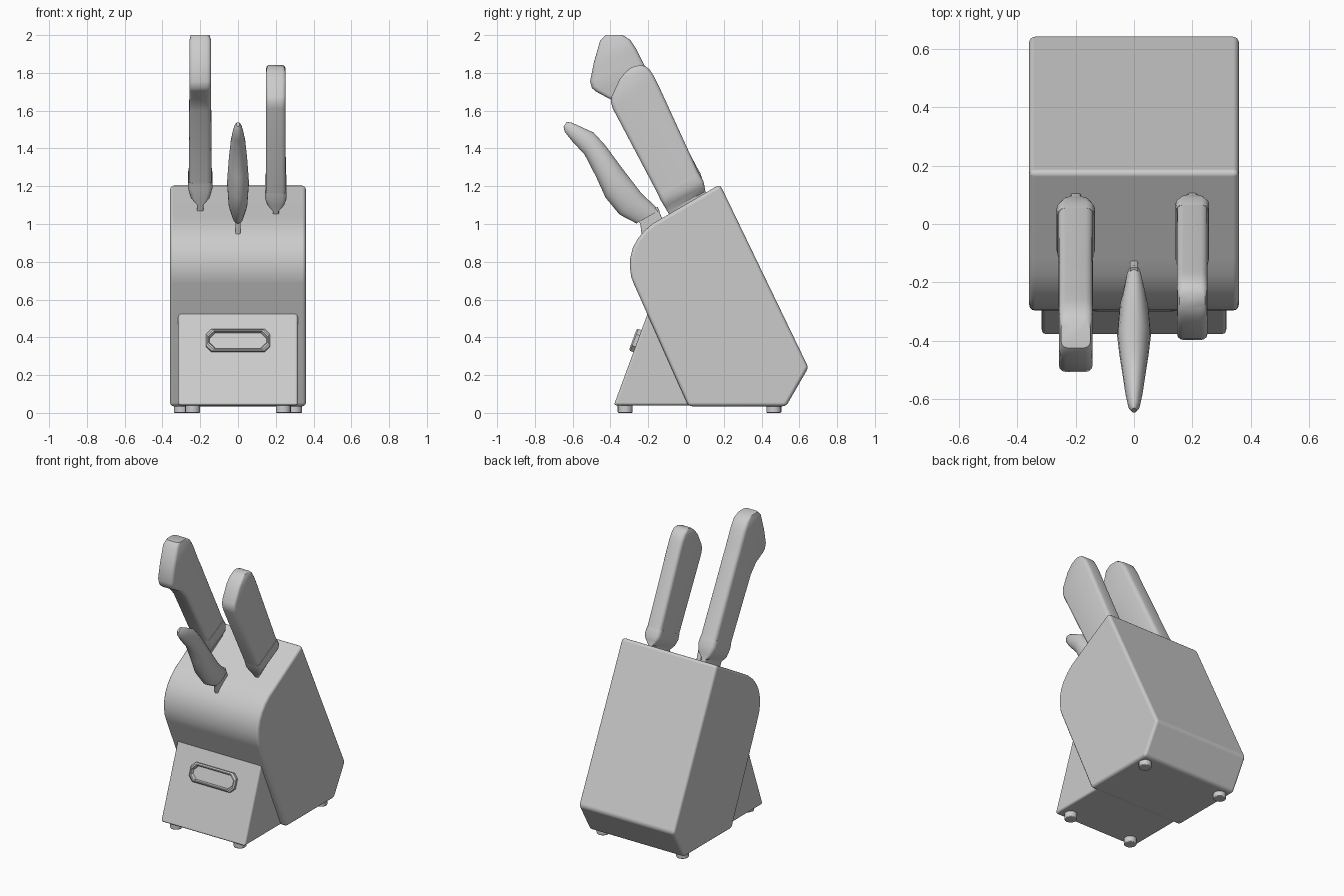
import bpy, bmesh, math
from mathutils import Vector

if "Cube" in bpy.data.objects:
    bpy.data.objects.remove(bpy.data.objects["Cube"])

grey = bpy.data.materials.new("plain grey")
grey.diffuse_color = (0.6, 0.6, 0.6, 1)
grey.use_nodes = True
grey.node_tree.nodes["Principled BSDF"].inputs["Base Color"].default_value = grey.diffuse_color


def finish(bm, name, bevel=0.0, segments=3, angle=35):
    bmesh.ops.recalc_face_normals(bm, faces=bm.faces)
    me = bpy.data.meshes.new(name)
    bm.to_mesh(me)
    bm.free()
    me.materials.append(grey)
    ob = bpy.data.objects.new(name, me)
    bpy.context.collection.objects.link(ob)
    bpy.context.view_layer.objects.active = ob
    ob.select_set(True)
    if bevel:
        m = ob.modifiers.new("soft edges", 'BEVEL')
        m.width, m.segments = bevel, segments
        m.limit_method, m.angle_limit = 'ANGLE', math.radians(30)
        m.harden_normals = True
    bpy.ops.object.shade_smooth_by_angle(angle=math.radians(angle))
    ob.select_set(False)
    return ob


def prism(name, profile, half, bevel):
    """Side profile (y, z) extruded across x."""
    bm = bmesh.new()
    f = bm.faces.new([bm.verts.new((-half, y, z)) for y, z in profile])
    r = bmesh.ops.extrude_face_region(bm, geom=[f])
    bmesh.ops.translate(bm, vec=(2 * half, 0, 0),
                        verts=[v for v in r["geom"] if isinstance(v, bmesh.types.BMVert)])
    return finish(bm, name, bevel)


def section(a, b, w, oval):
    """Closed outline as (position along a-b, x offset)."""
    if oval:
        return [((1 - math.cos(t)) / 2, w * math.sin(t))
                for t in (2 * math.pi * i / 20 for i in range(20))]
    length = (b - a).length
    r = min(0.42 * w, 0.3 * length)
    pts = []
    for k, (sx, sy) in enumerate([(1, 1), (-1, 1), (-1, -1), (1, -1)]):
        for i in range(4):
            t = math.pi / 2 * (k + i / 3)
            u = sx * (length / 2 - r) + r * math.cos(t)
            pts.append((0.5 + u / length, sy * (w - r) + r * math.sin(t)))
    return pts


def loft(name, x, stations, oval=False):
    """Skin through (front y, front z, back y, back z, half width)."""
    bm = bmesh.new()
    rings = []
    for yf, zf, yb, zb, w in stations:
        a, b = Vector((x, yf, zf)), Vector((x, yb, zb))
        rings.append([bm.verts.new(a.lerp(b, s) + Vector((o, 0, 0)))
                      for s, o in section(a, b, w, oval)])
    n = len(rings[0])
    for p, q in zip(rings, rings[1:]):
        for i in range(n):
            bm.faces.new((p[i], p[(i + 1) % n], q[(i + 1) % n], q[i]))
    bm.faces.new(rings[0])
    bm.faces.new(rings[-1])
    return finish(bm, name, angle=40)


# Slanted block with rounded front brow
nose = [(-0.12, 1.035), (-0.175, 1.003), (-0.22, 0.965), (-0.257, 0.92), (-0.282, 0.873),
        (-0.295, 0.82), (-0.297, 0.77), (-0.29, 0.72), (-0.277, 0.685)]
prism("knife_block", [(0.013, 0.035), (0.53, 0.035), (0.648, 0.24), (0.18, 1.21)] + nose, 0.36, 0.02)

# Wedge-shaped front compartment
prism("front_wedge", [(-0.382, 0.04), (-0.2, 0.535), (-0.12, 0.535), (0.1, 0.04)], 0.317, 0.014)

# Recessed pull on the wedge face
up = Vector((0, 0.182, 0.495)).normalized()
out = Vector((0, -up.z, up.y))
mid = Vector((0, -0.257, 0.38))
bm = bmesh.new()
hw, hh, c = 0.17, 0.062, 0.03
outline = [(hw, hh - c), (hw - c, hh), (c - hw, hh), (-hw, hh - c),
           (-hw, c - hh), (c - hw, -hh), (hw - c, -hh), (hw, c - hh)]


def ring(scale, depth):
    return [bm.verts.new(mid + Vector((x - math.copysign(scale, x), 0, 0))
                         + up * (z - math.copysign(scale, z) * min(1, abs(z) / 0.03))
                         + out * depth) for x, z in outline]


pull = [ring(0, -0.01), ring(0, 0.018), ring(0.008, 0.026), ring(0.014, 0.026), ring(0.02, 0.008)]
for p, q in zip(pull, pull[1:]):
    for i in range(8):
        bm.faces.new((p[i], p[(i + 1) % 8], q[(i + 1) % 8], q[i]))
bm.faces.new(pull[0])
bm.faces.new(pull[-1])
finish(bm, "drawer_pull", angle=25)

# Feet
for side in (-1, 1):
    for label, x, y in (("front", 0.24, -0.322), ("back", 0.30, 0.465)):
        bm = bmesh.new()
        bmesh.ops.create_cone(bm, cap_ends=True, segments=16, radius1=0.04, radius2=0.04, depth=0.05)
        bmesh.ops.translate(bm, vec=(side * x, y, 0.025), verts=bm.verts)
        finish(bm, label + "_foot", 0.006, 2)

# Large knife with hooked handle end
loft("large_knife_handle", -0.2, [
    (-0.425, 2.0, -0.335, 2.0, 0.05), (-0.455, 1.97, -0.295, 1.975, 0.057),
    (-0.488, 1.855, -0.262, 1.925, 0.058), (-0.508, 1.755, -0.23, 1.86, 0.058),
    (-0.498, 1.72, -0.215, 1.83, 0.058), (-0.48, 1.703, -0.203, 1.805, 0.058),
    (-0.40, 1.66, -0.17, 1.745, 0.058), (-0.345, 1.60, -0.14, 1.685, 0.058),
    (-0.13, 1.215, 0.055, 1.305, 0.06)])
loft("large_knife_bolster", -0.2, [
    (-0.13, 1.215, 0.055, 1.305, 0.062), (-0.114, 1.182, 0.077, 1.267, 0.066),
    (-0.093, 1.13, 0.092, 1.215, 0.05), (-0.077, 1.098, 0.098, 1.183, 0.017),
    (-0.02, 0.99, 0.145, 1.077, 0.016)])

# Medium knife with rounded handle end
loft("medium_knife_handle", 0.2, [
    (-0.288, 1.83, -0.24, 1.842, 0.044), (-0.32, 1.805, -0.215, 1.835, 0.05),
    (-0.352, 1.765, -0.195, 1.82, 0.052), (-0.394, 1.675, -0.172, 1.786, 0.052),
    (-0.398, 1.645, -0.16, 1.762, 0.052), (-0.388, 1.612, -0.14, 1.722, 0.052),
    (-0.15, 1.161, 0.066, 1.272, 0.053)])
loft("medium_knife_bolster", 0.2, [
    (-0.15, 1.161, 0.066, 1.272, 0.056), (-0.135, 1.127, 0.09, 1.232, 0.058),
    (-0.114, 1.093, 0.098, 1.2, 0.045), (-0.098, 1.066, 0.103, 1.172, 0.016),
    (-0.055, 0.992, 0.145, 1.098, 0.015)])

# Small curved knife
loft("small_knife_handle", 0, [
    (-0.648, 1.515, -0.632, 1.54, 0.008), (-0.643, 1.49, -0.606, 1.537, 0.02),
    (-0.606, 1.442, -0.553, 1.513, 0.03), (-0.537, 1.368, -0.489, 1.484, 0.04),
    (-0.474, 1.246, -0.426, 1.415, 0.05), (-0.426, 1.14, -0.341, 1.299, 0.058),
    (-0.352, 1.05, -0.235, 1.161, 0.05), (-0.262, 1.003, -0.14, 1.072, 0.028)], oval=True)
loft("small_knife_blade", 0, [
    (-0.27, 1.04, -0.15, 1.09, 0.014), (-0.242, 1.0, -0.135, 1.05, 0.014),
    (-0.232, 0.92, -0.115, 1.0, 0.012), (-0.2, 0.86, -0.08, 0.94, 0.012)])
